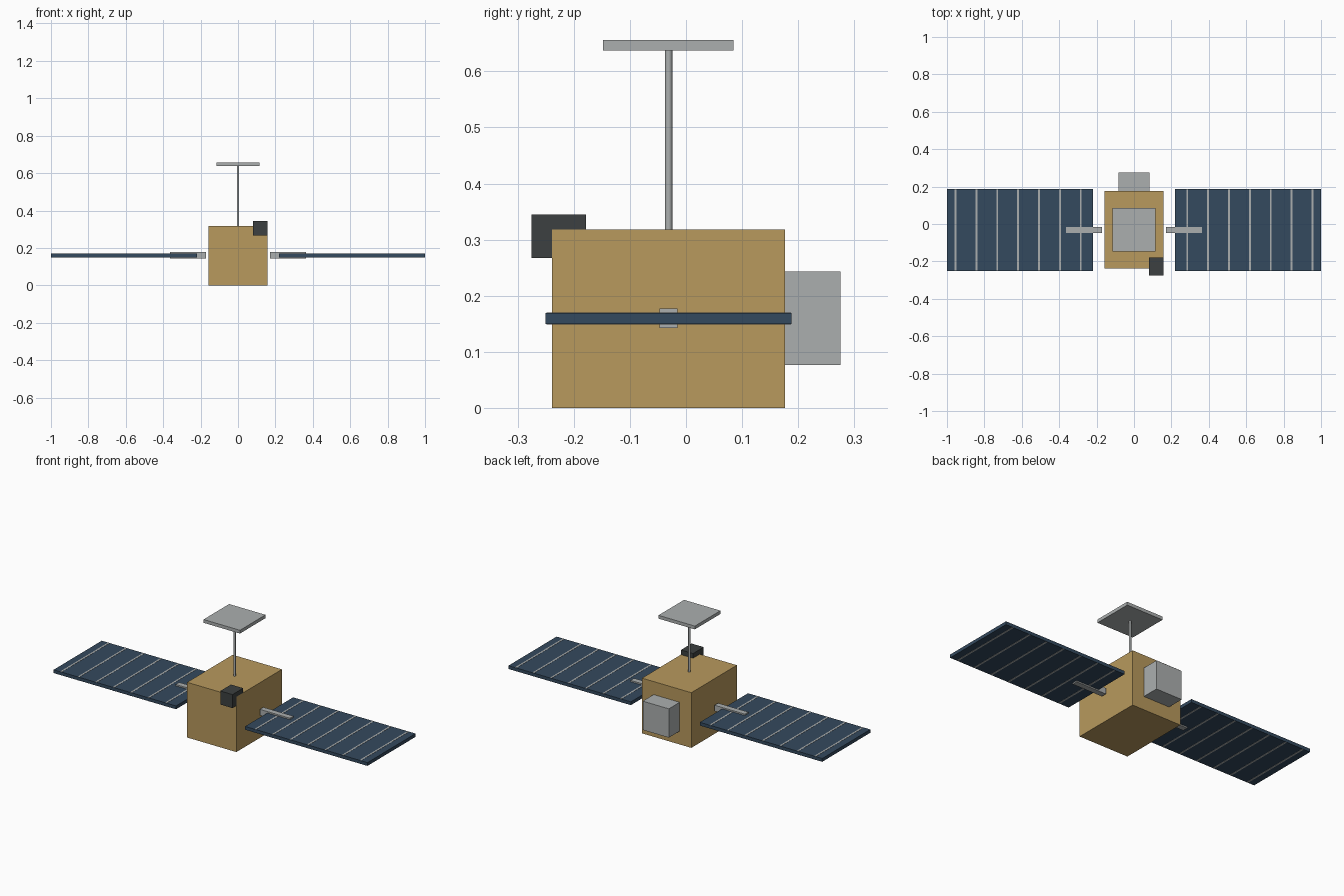
import bpy

cube = bpy.data.objects.get("Cube")
if cube:
    bpy.data.objects.remove(cube, do_unlink=True)


def material(name, rgb):
    mat = bpy.data.materials.new(name)
    mat.use_nodes = True
    color = (*rgb, 1)
    mat.diffuse_color = color
    mat.node_tree.nodes["Principled BSDF"].inputs["Base Color"].default_value = color
    return mat


gold = material("gold foil", (0.48, 0.32, 0.11))
blue = material("solar blue", (0.034, 0.067, 0.112))
grey = material("light grey", (0.41, 0.43, 0.43))
dark = material("charcoal", (0.045, 0.051, 0.052))


def box(name, x, y, z, mat):
    """Box spanning the given (low, high) ranges."""
    spans = (x, y, z)
    bpy.ops.mesh.primitive_cube_add(size=1, location=[(a + b) / 2 for a, b in spans])
    obj = bpy.context.object
    obj.name = name
    obj.scale = [b - a for a, b in spans]
    bpy.ops.object.transform_apply(location=False, rotation=False, scale=True)
    obj.data.materials.append(mat)
    return obj


# Main body with rear equipment box and front sensor
box("body", (-0.157, 0.157), (-0.239, 0.176), (0, 0.318), gold)
box("rear_box", (-0.083, 0.083), (0.17, 0.275), (0.077, 0.243), grey)
box("sensor", (0.08, 0.157), (-0.275, -0.178), (0.267, 0.345), dark)

# Antenna mast and square plate
bpy.ops.mesh.primitive_cylinder_add(vertices=16, radius=0.0065, depth=0.33,
                                    location=(0, -0.031, 0.475))
mast = bpy.context.object
mast.name = "antenna_mast"
mast.data.materials.append(grey)
bpy.ops.object.shade_smooth_by_angle()
box("antenna_plate", (-0.116, 0.116), (-0.148, 0.085), (0.637, 0.656), grey)

# Solar wings: boom, panel and thin dividing strips on each side
for side, s in (("left", 1), ("right", -1)):
    def span(a, b):
        return tuple(sorted((s * a, s * b)))

    box(side + "_boom", span(0.172, 0.364), (-0.047, -0.015), (0.143, 0.177), grey)
    box(side + "_panel", span(0.22, 1.0), (-0.25, 0.188), (0.15, 0.169), blue)
    for i in range(7):
        x = 0.285 + i * 0.1115
        box(f"{side}_panel_strip_{i + 1}", span(x - 0.005, x + 0.005),
            (-0.249, 0.187), (0.149, 0.170), grey)
